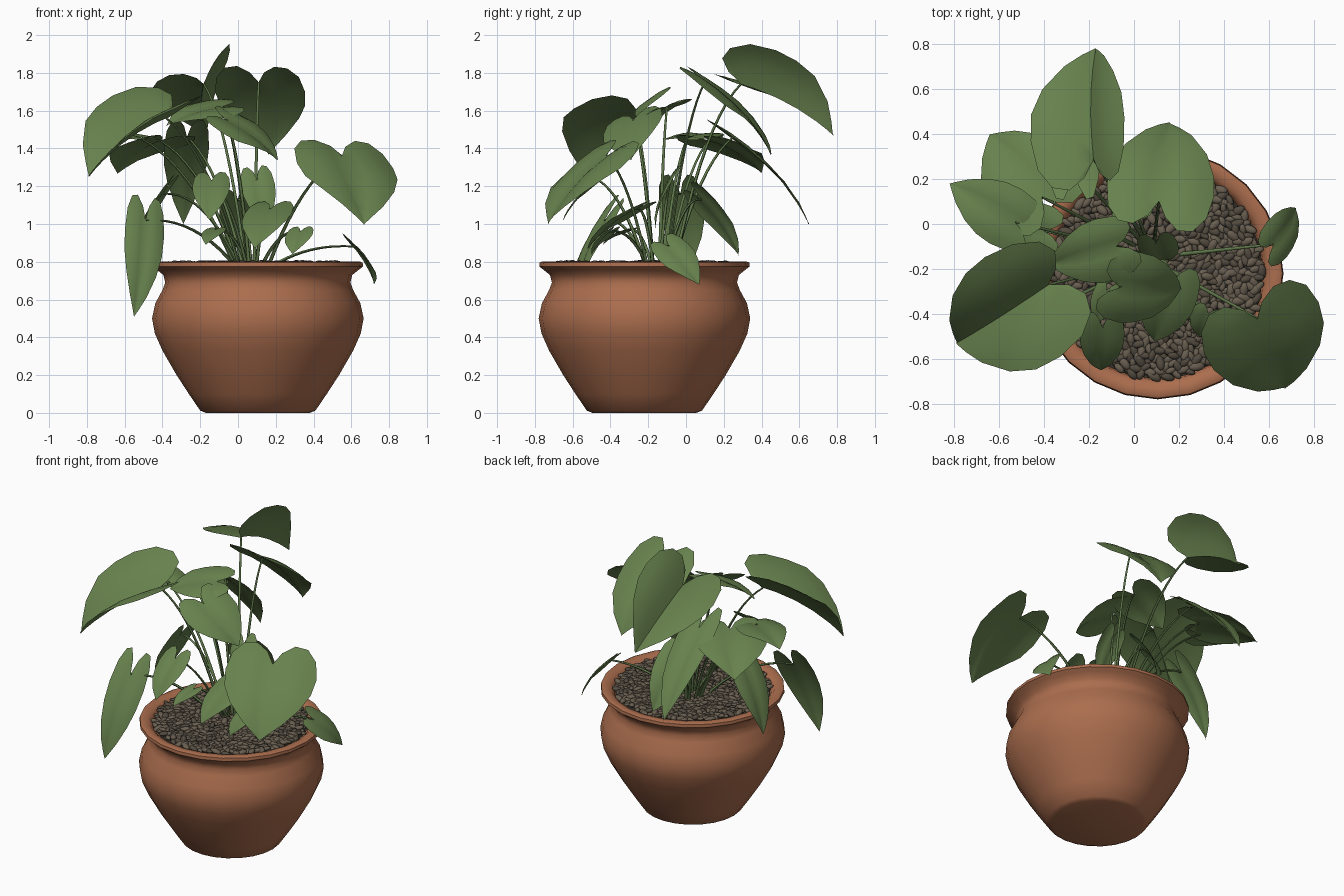
import bpy, bmesh, math, random
from mathutils import Vector, Matrix

random.seed(4)
cube = bpy.data.objects.get("Cube")
if cube:
    bpy.data.objects.remove(cube)


def material(name, r, g, b):
    mat = bpy.data.materials.new(name)
    mat.use_nodes = True
    mat.diffuse_color = (r, g, b, 1)
    shader = mat.node_tree.nodes["Principled BSDF"]
    shader.inputs["Base Color"].default_value = (r, g, b, 1)
    shader.inputs["Roughness"].default_value = 0.8
    return mat


terracotta = material("terracotta", .41, .155, .076)
leaf_green = material("leaf green", .135, .22, .075)
stem_green = material("stem green", .11, .18, .065)
soil_dark = material("dark soil", .035, .03, .023)
pebble_brown = material("pebble brown", .14, .112, .08)
pebble_dark = material("pebble dark brown", .085, .069, .05)


def add_mesh(name, bm, mats, angle):
    mesh = bpy.data.meshes.new(name)
    bm.to_mesh(mesh)
    bm.free()
    for mat in mats:
        mesh.materials.append(mat)
    obj = bpy.data.objects.new(name, mesh)
    bpy.context.collection.objects.link(obj)
    select_only(obj)
    bpy.ops.object.shade_smooth_by_angle(angle=math.radians(angle))


def select_only(obj):
    bpy.ops.object.select_all(action='DESELECT')
    obj.select_set(True)
    bpy.context.view_layer.objects.active = obj


POT_X, POT_Y = .105, -.22


def lathe(name, profile, mat, steps=24):
    """Spin a radius/height profile around the pot's axis."""
    bm = bmesh.new()
    verts = [bm.verts.new((r, 0, z)) for r, z in profile]
    edges = [bm.edges.new(pair) for pair in zip(verts, verts[1:])]
    bmesh.ops.spin(bm, geom=verts + edges, cent=(0, 0, 0), axis=(0, 0, 1),
                   angle=math.tau, steps=steps)
    bmesh.ops.remove_doubles(bm, verts=bm.verts, dist=.0005)
    bmesh.ops.recalc_face_normals(bm, faces=bm.faces)
    bmesh.ops.translate(bm, verts=bm.verts, vec=(POT_X, POT_Y, 0))
    add_mesh(name, bm, [mat], 40)


# Pot with rounded belly, pinched neck and flared rim
lathe("pot", [(0, 0), (.275, 0), (.305, .012), (.365, .1), (.43, .2),
              (.505, .33), (.545, .42), (.56, .5), (.543, .58), (.505, .65),
              (.49, .69), (.5, .73), (.535, .758), (.557, .775), (.555, .795),
              (.54, .802), (.5, .795), (.475, .77), (.465, .7), (0, .69)],
      terracotta)
lathe("soil", [(0, .775), (.47, .77)], soil_dark)

# Pebbles spread over the soil in a sunflower pattern
bm = bmesh.new()
COUNT = 760
for i in range(COUNT):
    radius = .465 * math.sqrt((i + .5) / COUNT)
    turn = i * 2.39996
    spot = Matrix.Translation((POT_X + radius * math.cos(turn),
                               POT_Y + radius * math.sin(turn),
                               random.uniform(.778, .792)))
    spin = Matrix.Rotation(random.uniform(0, math.tau), 4, 'Z')
    tilt = Matrix.Rotation(random.uniform(-.4, .4), 4, 'Y')
    size = random.uniform(.8, 1.2)
    shape = Matrix.Diagonal((.031 * size, .017 * size, .013 * size, 1))
    first = len(bm.faces)
    bmesh.ops.create_icosphere(bm, subdivisions=2, radius=1,
                               matrix=spot @ spin @ tilt @ shape)
    bm.faces.ensure_lookup_table()
    shade = random.choice((0, 0, 1))
    for face in bm.faces[first:]:
        face.material_index = shade
add_mesh("pebbles", bm, [pebble_brown, pebble_dark], 60)

# Half outline of a heart-shaped leaf: along the midrib, across it
OUTLINE = [(0, 0), (-.16, .16), (-.27, .42), (-.25, .7), (-.1, .92), (.14, 1),
           (.36, .95), (.58, .76), (.8, .43), (.92, .18), (1, 0)]
RINGS = 4


def leaf(name, base, tip, half_width, roll, fold=.35):
    """Heart leaf from its stalk joint to its tip, rolled about the midrib."""
    base, tip = Vector(base), Vector(tip)
    axis = tip - base
    length = axis.length
    along = axis.normalized()
    side = along.cross(Vector((0, 0, 1))).normalized()
    side.rotate(Matrix.Rotation(math.radians(-roll), 3, along))
    normal = side.cross(along)
    bm = bmesh.new()
    for sign in (-1, 1):
        rows = []
        for u, v in OUTLINE:
            row = []
            for k in range(RINGS + 1):
                t = k / RINGS
                rib = max(u, 0)
                uu, vv = rib + (u - rib) * t, v * t
                # Arched midrib, V fold and drooping margin
                lift = (.26 * uu * (1 - uu) * length
                        + (fold * vv - .4 * vv * vv) * half_width)
                lift += .02 * half_width * math.sin(9 * uu + 2 * sign) * t
                row.append(bm.verts.new(base + along * uu * length
                                        + side * sign * vv * half_width
                                        + normal * lift))
            rows.append(row)
        for a, b in zip(rows, rows[1:]):
            for k in range(RINGS):
                quad = [a[k], a[k + 1], b[k + 1], b[k]]
                bm.faces.new(quad if sign < 0 else quad[::-1])
    bmesh.ops.remove_doubles(bm, verts=bm.verts, dist=.0004)
    bmesh.ops.dissolve_degenerate(bm, edges=bm.edges, dist=.0004)
    bmesh.ops.recalc_face_normals(bm, faces=bm.faces)
    if sum((f.normal.dot(normal) for f in bm.faces)) < 0:
        bmesh.ops.reverse_faces(bm, faces=bm.faces)
    add_mesh(name, bm, [leaf_green], 50)


# Leaves: stalk joint, tip, half width, roll in degrees (right side up), fold
UPPER = [
    ("top_leaf", (-.18, .29, 1.74), (-.17, .78, 1.47), .24, 30, .95),
    ("back_leaf", (.11, .1, 1.75), (.16, .45, 1.37), .24, 0),
    ("front_left_leaf", (.55, -.42, 1.36), (.67, -.73, 1), .28, 4),
    ("front_right_leaf", (-.38, -.27, 1.56), (-.79, -.53, 1.25), .28, 8, .9),
    ("right_back_leaf", (-.41, .12, 1.44), (-.64, .4, 1.27), .22, 0),
    ("right_leaf", (-.53, .01, 1.46), (-.82, .18, 1.44), .14, 0),
    ("hanging_back_leaf", (-.27, .25, 1.46), (-.29, .65, 1), .12, 0),
    ("center_leaf", (-.06, -.28, 1.55), (.21, -.29, 1.34), .17, -22),
    ("center_right_leaf", (-.08, -.1, 1.62), (-.38, -.18, 1.52), .15, 18),
]
LOWER = [
    ("drooping_right_leaf", (-.49, -.43, 1.02), (-.55, -.62, .51), .11, 35),
    ("drooping_back_leaf", (-.4, -.03, 1.16), (-.57, 0, .74), .12, 0),
    ("rim_leaf", (.62, -.09, .88), (.72, .07, .68), .1, -38),
    ("low_front_leaf", (-.14, -.46, 1.23), (-.15, -.65, 1.02), .1, 0),
    ("low_center_leaf", (.17, -.26, 1.08), (.09, -.52, .87), .13, 0),
    ("small_front_leaf", (.33, -.4, .96), (.29, -.5, .84), .075, 0),
    ("small_right_leaf", (-.12, -.3, .97), (-.17, -.44, .89), .06, 0),
    ("low_back_leaf", (0, .08, 1.13), (.05, .28, .83), .12, 40),
    ("inner_leaf", (.1, -.08, 1.24), (.14, -.16, .98), .09, -20),
]

# Leaf stalks: arching curves from the crown to each leaf
curve = bpy.data.curves.new("stems", 'CURVE')
curve.dimensions = '3D'
curve.bevel_depth = .009
curve.bevel_resolution = 1
STEPS = 10
for spec in UPPER + LOWER:
    leaf(*spec)
    end = Vector(spec[1])
    root = Vector((.07 + .16 * end.x, -.12 + .2 * end.y, .77))
    bend = root.lerp(end, .45)
    bend.z = end.z + .02
    if end.z > 1.2:
        bend.z = root.z + (end.z - root.z) * .8
    spline = curve.splines.new('POLY')
    spline.points.add(STEPS)
    for i, point in enumerate(spline.points):
        t = i / STEPS
        place = root.lerp(bend, t).lerp(bend.lerp(end, t), t)
        point.co = (*place, 1)
        point.radius = 1.1 - .5 * t
stems = bpy.data.objects.new("stems", curve)
bpy.context.collection.objects.link(stems)
curve.materials.append(stem_green)
select_only(stems)
bpy.ops.object.convert(target='MESH')
bpy.ops.object.shade_smooth_by_angle(angle=math.radians(60))
